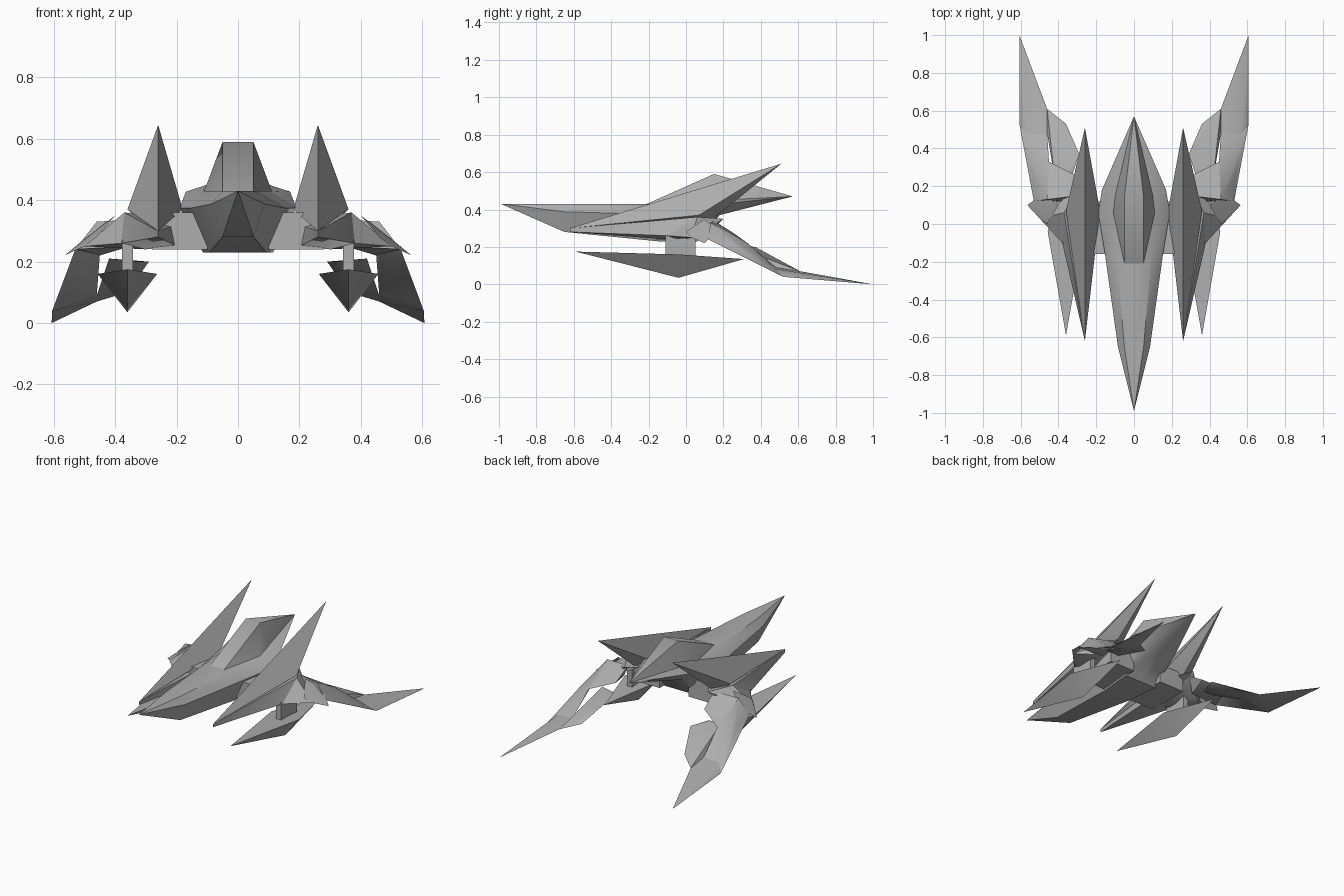
import bpy, bmesh, math
from mathutils import Vector

if "Cube" in bpy.data.objects:
    bpy.data.objects.remove(bpy.data.objects["Cube"], do_unlink=True)

# Single hull colour
colour = (.42, .42, .42, 1)
hull_grey = bpy.data.materials.new("hull grey")
hull_grey.use_nodes = True
hull_grey.diffuse_color = colour
hull_grey.node_tree.nodes["Principled BSDF"].inputs["Base Color"].default_value = colour


def finish(name, bm, mirror=True, sharp_angle=40):
    """Turn a bmesh into a shaded object, mirrored across the centre if paired."""
    bmesh.ops.recalc_face_normals(bm, faces=bm.faces)
    mesh = bpy.data.meshes.new(name)
    bm.to_mesh(mesh)
    bm.free()
    mesh.materials.append(hull_grey)
    part = bpy.data.objects.new(name, mesh)
    bpy.context.collection.objects.link(part)
    bpy.ops.object.select_all(action="DESELECT")
    part.select_set(True)
    bpy.context.view_layer.objects.active = part
    bpy.ops.object.shade_smooth_by_angle(angle=math.radians(sharp_angle))
    if mirror:
        part.modifiers.new("both sides", "MIRROR").use_axis[0] = True


def faceted(name, *corners, mirror=True):
    """Closed faceted solid wrapped around a few corner points."""
    bm = bmesh.new()
    for corner in corners:
        bm.verts.new(corner)
    result = bmesh.ops.convex_hull(bm, input=bm.verts)
    spare = [item for item in result["geom_interior"] if isinstance(item, bmesh.types.BMVert)]
    bmesh.ops.delete(bm, geom=spare, context="VERTS")
    finish(name, bm, mirror)


def dart(name, nose, tail, middle, width, depth):
    """Long flat-topped spike with a triangular cross-section at its middle."""
    side, down = Vector((width, 0, 0)), Vector((0, 0, -depth))
    faceted(name, nose, tail, middle + side, middle - side, middle + down)


def block(name, centre, size):
    bm = bmesh.new()
    bmesh.ops.create_cube(bm, size=1)
    bmesh.ops.scale(bm, vec=size, verts=bm.verts)
    bmesh.ops.translate(bm, vec=centre, verts=bm.verts)
    finish(name, bm)


def hull_ring(bm, y, width, top, bottom):
    """Eight-sided section: flat back and belly, widest above mid height."""
    waist = bottom + (top - bottom) * .72
    half = [(0, top), (width * .6, top), (width, waist), (width * .6, bottom), (0, bottom)]
    other_half = [(-x, z) for x, z in reversed(half[1:-1])]
    return [bm.verts.new((x, y, z)) for x, z in half + other_half]


def loft(name, nose, sections, tail):
    """Body through successive sections, closed to a point at both ends."""
    bm = bmesh.new()
    rings = [hull_ring(bm, *section) for section in sections]
    nose_vert, tail_vert = bm.verts.new(nose), bm.verts.new(tail)
    count = len(rings[0])
    for i in range(count):
        j = (i + 1) % count
        bm.faces.new((nose_vert, rings[0][i], rings[0][j]))
        bm.faces.new((tail_vert, rings[-1][j], rings[-1][i]))
        for ring, following in zip(rings, rings[1:]):
            bm.faces.new((ring[i], following[i], following[j], ring[j]))
    finish(name, bm, mirror=False)


# Fuselage: long pointed nose, broad middle, rising tail spike
tail_tip = Vector((0, .57, .47))
loft("fuselage", (0, -.99, .43), [
    (-.65, .085, .43, .28),
    (-.15, .155, .43, .23),
    (.06, .19, .43, .23),
    (.18, .17, .45, .37),
], tail_tip)

# Raised canopy hump flowing back to the tail tip
hump_corners = [tail_tip]
for side in (-1, 1):
    hump_corners += [(side * .05, -.21, .43), (side * .11, .06, .43),
                     (side * .1, .16, .44), (side * .05, .15, .59)]
faceted("canopy_hump", *hump_corners, mirror=False)

# Bridge joining the fuselage to each side pod
block("wing_bridge", centre=(.19, -.02, .3), size=(.18, .28, .12))

# Upswept blade on each side
pod_nose = Vector((.26, -.62, .3))
dart("side_blade", pod_nose, tail=(.26, .51, .645),
     middle=Vector((.27, .07, .37)), width=.09, depth=.08)

# Lower pod body, widening into a hip that droops outward
pod_chin = pod_nose - Vector((0, 0, .02))
pod_shoulder = Vector((.37, .06, .36))
pod_flank = Vector((.38, -.1, .26))
pod_belly = Vector((.3, -.1, .24))
pod_rear = Vector((.29, .2, .35))
hip = Vector((.5, .03, .25))
faceted("pod_body", pod_nose, pod_chin, pod_shoulder, pod_flank, pod_belly, pod_rear,
        (.2, .05, .32), (.2, -.1, .25))
faceted("hip_wing", pod_shoulder, pod_flank, pod_belly, pod_rear, hip, (.4, .1, .25))

# Small pointed fin over the hip
faceted("hip_fin", (.565, .1, .22), (.46, 0, .28), (.4, .1, .35), (.48, .16, .29), hip)

# Slung gun pod with its pylon
dart("gun_pod", nose=(.36, -.59, .175), tail=(.36, .31, .135),
     middle=Vector((.36, -.04, .16)), width=.097, depth=.125)
block("gun_pylon", centre=(.36, -.03, .21), size=(.036, .16, .12))

# Shared joints of the trailing leg
thigh_top = Vector((.46, .13, .33))
thigh_side = Vector((.53, .12, .24))
knee = Vector((.45, .33, .22))
heel = Vector((.46, .48, .09))
ankle_top = Vector((.56, .43, .09))
ankle_outer = Vector((.605, .52, .04))
ankle_inner = Vector((.46, .61, .07))

# Leg: thigh, outer shin, inner calf plate and clawed foot
faceted("thigh", thigh_top, thigh_side, knee, (.3, .15, .34), (.35, .12, .25), (.31, .26, .27))
faceted("shin", thigh_top, thigh_side, knee, heel, ankle_top, ankle_outer, (.54, .27, .2))
faceted("calf_plate", (.29, .37, .2), (.33, .25, .2), (.42, .24, .21), (.36, .53, .1),
        heel, ankle_inner)
faceted("foot", (.607, 1, 0), ankle_top, ankle_outer, ankle_inner, heel)
